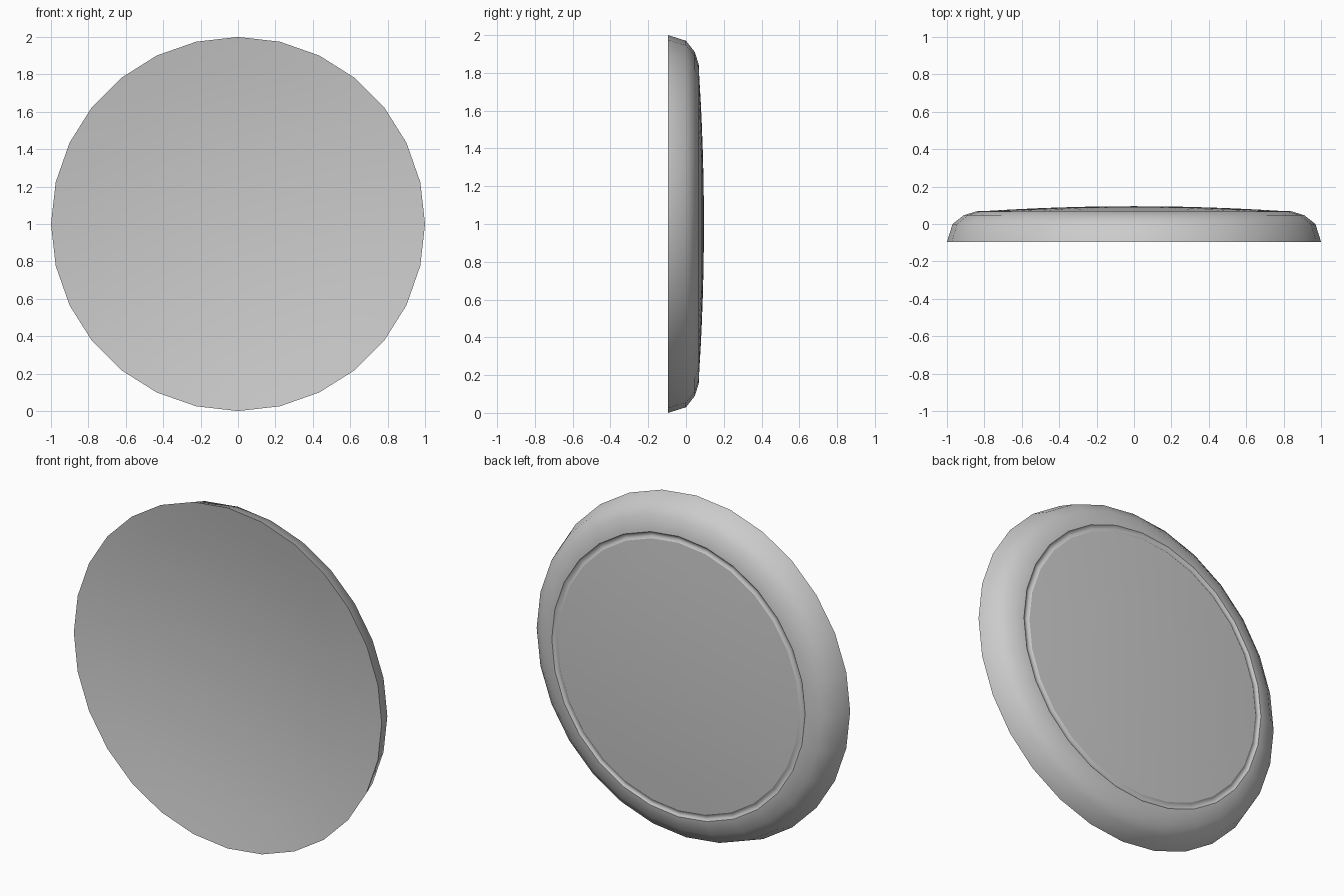
import bpy, math

if "Cube" in bpy.data.objects:
    bpy.data.objects.remove(bpy.data.objects["Cube"])

SIDES = 28

grey = bpy.data.materials.new("grey")
grey.diffuse_color = (0.6, 0.6, 0.6, 1)
grey.use_nodes = True
grey.node_tree.nodes["Principled BSDF"].inputs["Base Color"].default_value = grey.diffuse_color


def lathe(name, profile):
    """Spin (radius, y) points around the y axis through z = 1."""
    verts, faces, rings = [], [], []
    for r, y in profile:
        n = 1 if r == 0 else SIDES
        rings.append(range(len(verts), len(verts) + n))
        for i in range(n):
            a = 2 * math.pi * i / SIDES
            verts.append((r * math.sin(a), y, 1 + r * math.cos(a)))
    for a, b in zip(rings, rings[1:]):
        for i in range(SIDES):
            j = (i + 1) % SIDES
            quad = [a[i % len(a)], a[j % len(a)], b[j % len(b)], b[i % len(b)]]
            faces.append(list(dict.fromkeys(quad)))
    mesh = bpy.data.meshes.new(name)
    mesh.from_pydata(verts, [], faces)
    mesh.materials.append(grey)
    mesh.shade_smooth()
    obj = bpy.data.objects.new(name, mesh)
    bpy.context.collection.objects.link(obj)
    return obj


def bowl(radius, y_rim, y_centre, steps=6):
    """Shallow round profile from the centre out to the rim."""
    return [(radius * k / steps, y_centre + (y_rim - y_centre) * (k / steps) ** 2)
            for k in range(steps + 1)]


# hollow front
lathe("front_dish", bowl(1.0, -0.095, -0.005))

# rounded outer wall
lathe("rim", [(1.0, -0.095), (0.97, 0.0), (0.91, 0.047), (0.845, 0.067), (0.823, 0.07)])

# narrow groove around the back panel
lathe("groove", [(0.823, 0.07), (0.813, 0.061), (0.797, 0.061), (0.785, 0.07)])

# gently domed back panel
lathe("back_panel", bowl(0.785, 0.07, 0.095)[::-1])
